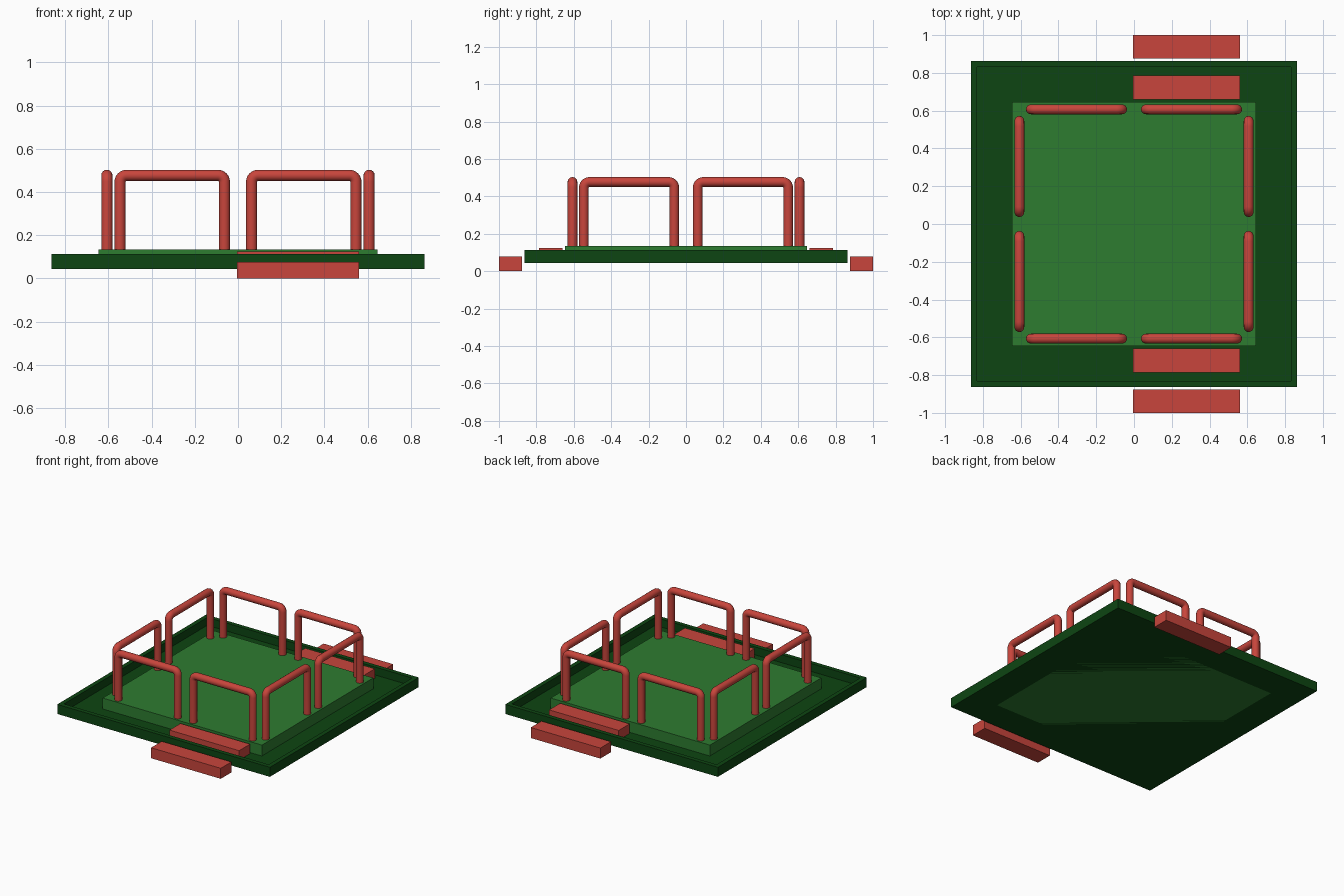
import bpy, bmesh, math
from mathutils import Matrix, Vector

if "Cube" in bpy.data.objects:
    bpy.data.objects.remove(bpy.data.objects["Cube"])


def material(name, rgb):
    m = bpy.data.materials.new(name)
    m.diffuse_color = (*rgb, 1)
    m.use_nodes = True
    m.node_tree.nodes["Principled BSDF"].inputs["Base Color"].default_value = m.diffuse_color
    return m


RED = material("red_paint", (0.58, 0.06, 0.045))
GREEN = material("mat_green", (0.027, 0.2, 0.03))
DARK = material("dark_green", (0.004, 0.06, 0.006))


def finish(bm, name, mat):
    bmesh.ops.recalc_face_normals(bm, faces=bm.faces)
    me = bpy.data.meshes.new(name)
    bm.to_mesh(me)
    bm.free()
    me.materials.append(mat)
    ob = bpy.data.objects.new(name, me)
    bpy.context.collection.objects.link(ob)
    return ob


def box_bm(lo, hi):
    lo, hi = Vector(lo), Vector(hi)
    bm = bmesh.new()
    bmesh.ops.create_cube(bm, size=1, matrix=Matrix.Translation((lo + hi) / 2)
                          @ Matrix.Diagonal((*(hi - lo), 1)))
    return bm


# Square tray with a thin raised rim
bm = box_bm((-0.863, -0.863, 0.043), (0.863, 0.863, 0.113))
bm.normal_update()
top = max(bm.faces, key=lambda f: f.normal.z)
bmesh.ops.inset_region(bm, faces=[top], thickness=0.045)
floor = bmesh.ops.extrude_discrete_faces(bm, faces=[top])["faces"][0]
bmesh.ops.translate(bm, verts=floor.verts, vec=(0, 0, -0.058))
finish(bm, "tray", DARK)

# Raised platform
finish(box_bm((-0.646, -0.646, 0.043), (0.646, 0.646, 0.135)), "platform", GREEN)

# Two steps at the front and the back
for side, s in (("front", -1), ("back", 1)):
    for level, y0, y1, z0, z1 in (("lower", 0.877, 1.0, 0.0, 0.077),
                                  ("upper", 0.66, 0.787, 0.05, 0.125)):
        ys = sorted((s * y0, s * y1))
        finish(box_bm((-0.005, ys[0], z0), (0.56, ys[1], z1)),
               f"{side}_{level}_step", RED)


# Handrails: a round tube bent into an upside-down U
def handrail(name, matrix):
    a, b, base, height, r = 0.063, 0.546, 0.12, 0.477, 0.03
    path = [(a, base)]
    for cx, start in ((a + r, math.pi), (b - r, math.pi / 2)):
        for i in range(7):
            t = start - i * math.pi / 12
            path.append((cx + r * math.cos(t), height - r + r * math.sin(t)))
    path.append((b, base))
    cu = bpy.data.curves.new(name, 'CURVE')
    cu.dimensions = '3D'
    cu.bevel_depth = 0.026
    cu.bevel_resolution = 6
    cu.use_fill_caps = True
    sp = cu.splines.new('POLY')
    sp.points.add(len(path) - 1)
    for p, (u, z) in zip(sp.points, path):
        p.co = (*(matrix @ Vector((u, -0.607, z))), 1)
    cu.materials.append(RED)
    ob = bpy.data.objects.new(name, cu)
    bpy.context.collection.objects.link(ob)
    bpy.ops.object.select_all(action='DESELECT')
    ob.select_set(True)
    bpy.context.view_layer.objects.active = ob
    bpy.ops.object.convert(target='MESH')
    bpy.ops.object.shade_smooth_by_angle(angle=math.radians(40))


for k, side in enumerate(("front", "right", "back", "left")):
    turn = Matrix.Rotation(k * math.pi / 2, 4, 'Z')
    for tag, flip in (("a", 1), ("b", -1)):
        handrail(f"{side}_handrail_{tag}", turn @ Matrix.Diagonal((flip, 1, 1, 1)))
